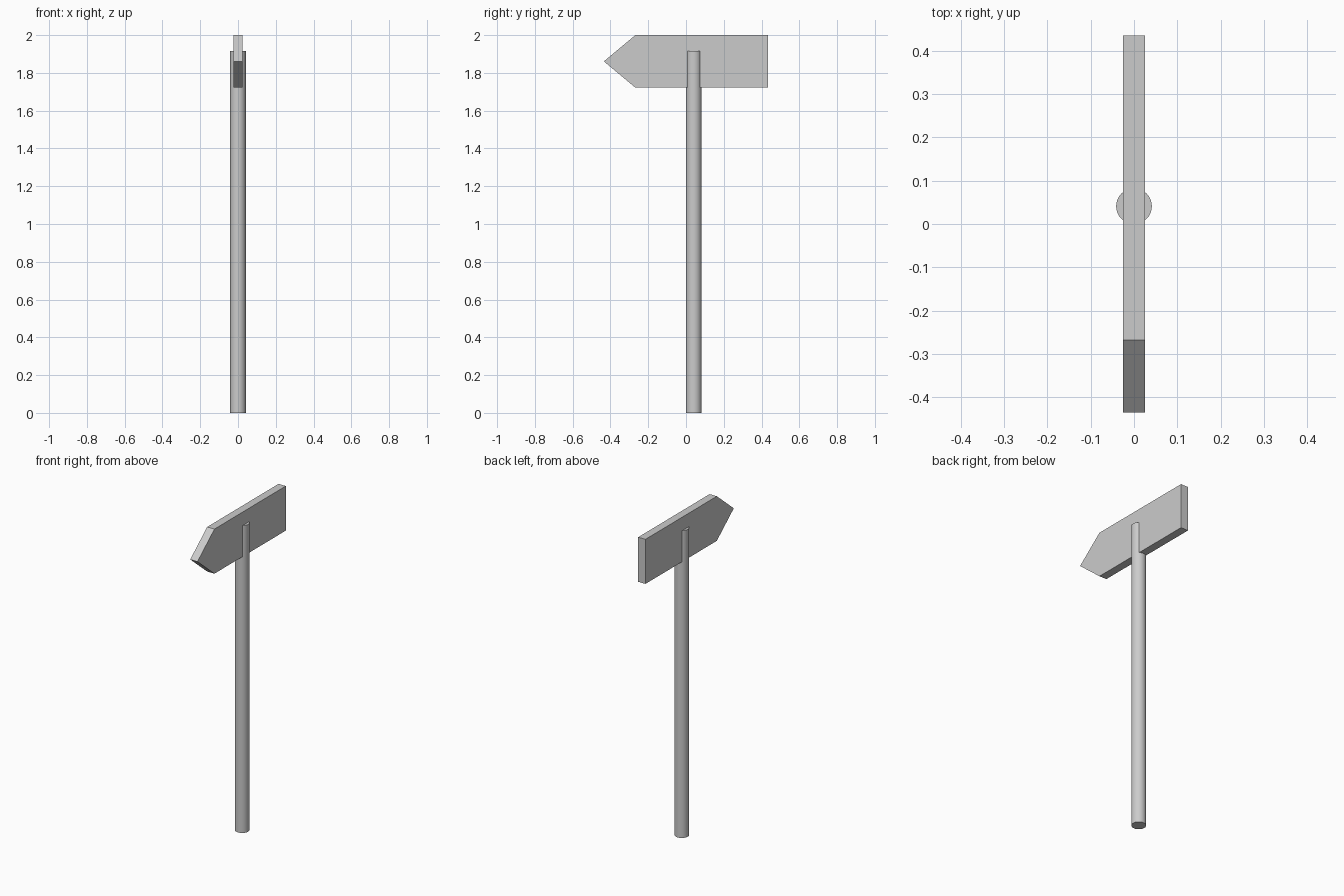
import bpy, bmesh

if "Cube" in bpy.data.objects:
    bpy.data.objects.remove(bpy.data.objects["Cube"])

# Round post
bpy.ops.mesh.primitive_cylinder_add(vertices=32, radius=0.0412, depth=1.916,
                                    location=(0, 0.041, 0.958))
post = bpy.context.object
post.name = "post"
bpy.ops.object.shade_smooth_by_angle()

# Arrow-shaped board: side profile (y, z) extruded across x
profile = [(-0.435, 1.861), (-0.268, 1.722), (0.435, 1.722), (0.435, 2.0), (-0.268, 2.0)]
half_thickness = 0.025
bm = bmesh.new()
face = bm.faces.new([bm.verts.new((-half_thickness, y, z)) for y, z in profile])
ext = bmesh.ops.extrude_face_region(bm, geom=[face])
moved = [g for g in ext["geom"] if isinstance(g, bmesh.types.BMVert)]
bmesh.ops.translate(bm, verts=moved, vec=(2 * half_thickness, 0, 0))
bmesh.ops.recalc_face_normals(bm, faces=bm.faces)
mesh = bpy.data.meshes.new("arrow_board")
bm.to_mesh(mesh)
bm.free()
board = bpy.data.objects.new("arrow_board", mesh)
bpy.context.collection.objects.link(board)
